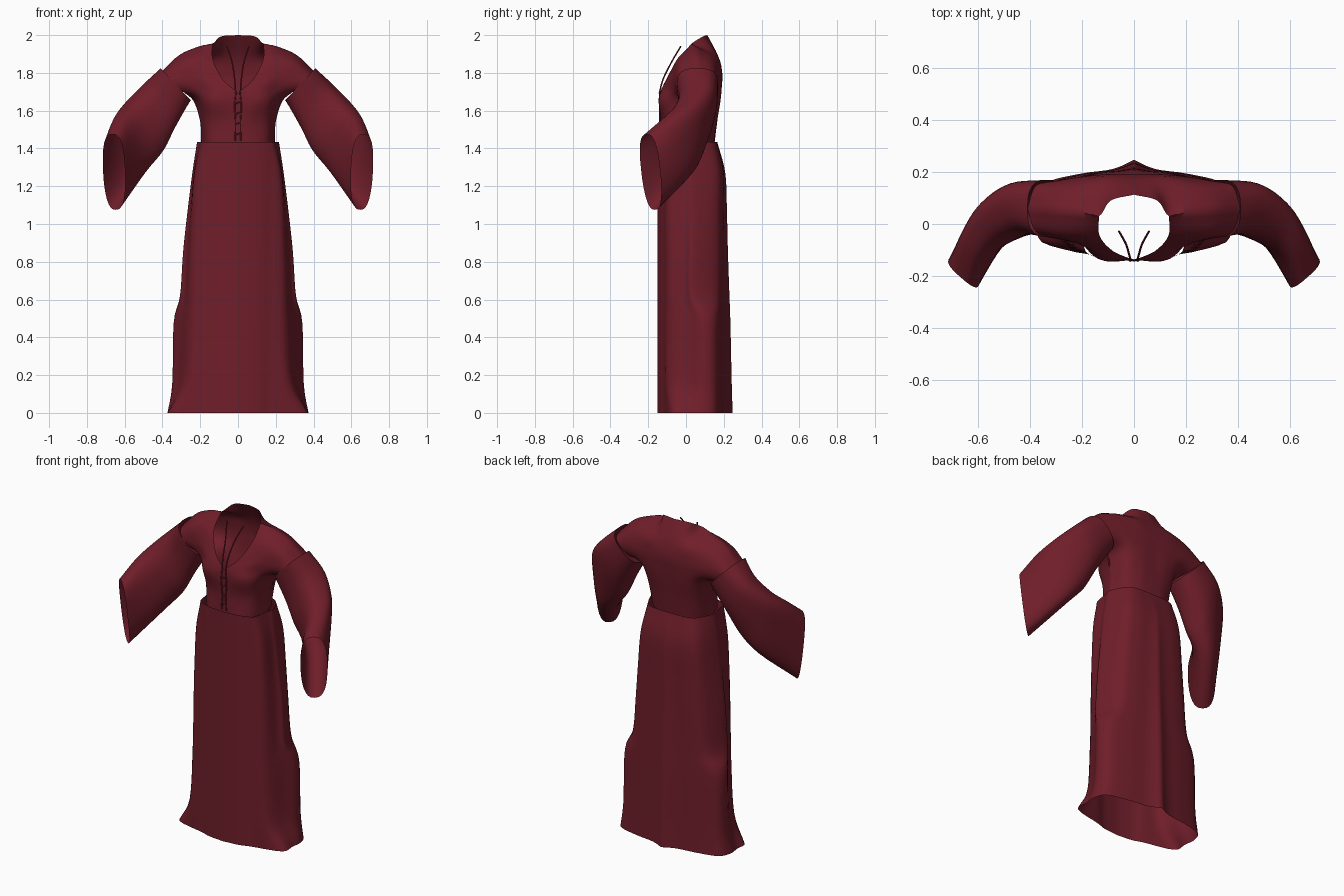
import bpy, bmesh, math
from mathutils import Vector

if "Cube" in bpy.data.objects:
    bpy.data.objects.remove(bpy.data.objects["Cube"])

cloth = bpy.data.materials.new("dark_red_cloth")
cloth.diffuse_color = (0.16, 0.013, 0.023, 1)
cloth.use_nodes = True
cloth.node_tree.nodes["Principled BSDF"].inputs["Base Color"].default_value = cloth.diffuse_color


def spline(pts, n):
    """Resample points to n + 1 samples along a Catmull-Rom curve."""
    p = [Vector(q) for q in pts]
    p = [2 * p[0] - p[1]] + p + [2 * p[-1] - p[-2]]
    segs, out = len(p) - 3, []
    for k in range(n + 1):
        f = k / n * segs
        i = min(int(f + 1e-6), segs - 1)
        t = f - i
        a, b, c, d = p[i:i + 4]
        out.append(0.5 * (2 * b + (c - a) * t + (2 * a - 5 * b + 4 * c - d) * t * t
                          + (3 * b - a - 3 * c + d) * t ** 3))
    return out


def smooth_grid(rows, nu, nv):
    rows = [spline(r, nu) for r in rows]
    cols = [spline(c, nv) for c in zip(*rows)]
    return list(zip(*cols))


def make_object(name, grids):
    """Skin point grids into one half, then mirror it across x."""
    bm = bmesh.new()
    for g in grids:
        vs = [[bm.verts.new(p) for p in r] for r in g]
        for r, s in zip(vs, vs[1:]):
            for i in range(len(r) - 1):
                bm.faces.new((r[i], r[i + 1], s[i + 1], s[i]))
    bmesh.ops.remove_doubles(bm, verts=bm.verts, dist=0.004)
    bmesh.ops.recalc_face_normals(bm, faces=bm.faces)
    me = bpy.data.meshes.new(name)
    bm.to_mesh(me)
    bm.free()
    ob = bpy.data.objects.new(name, me)
    bpy.context.collection.objects.link(ob)
    me.materials.append(cloth)
    m = ob.modifiers.new("mirror", "MIRROR")
    m.merge_threshold = 0.002
    bpy.ops.object.select_all(action='DESELECT')
    ob.select_set(True)
    bpy.context.view_layer.objects.active = ob
    bpy.ops.object.shade_smooth_by_angle(angle=math.radians(60))
    return ob


# Bodice: front and back sheets, rows run from the centre to the side or armhole
shoulder = [(.135, .03, 1.955), (.2, .045, 1.942), (.31, .055, 1.895), (.41, .06, 1.80)]
front = [
    [(0, -.138, 1.42), (.09, -.128, 1.42), (.16, -.085, 1.42), (.195, .02, 1.42)],
    [(0, -.136, 1.54), (.09, -.122, 1.54), (.165, -.08, 1.54), (.20, .03, 1.54)],
    [(0, -.138, 1.63), (.11, -.143, 1.65), (.18, -.095, 1.645), (.235, .05, 1.65)],
    [(0, -.138, 1.69), (.12, -.125, 1.715), (.2, -.08, 1.71), (.29, -.03, 1.70)],
    [(.08, -.105, 1.765), (.16, -.09, 1.78), (.25, -.065, 1.78), (.34, -.05, 1.75)],
    [(.133, -.045, 1.87), (.2, -.04, 1.88), (.3, -.035, 1.85), (.385, -.02, 1.79)],
    shoulder]
back = [
    [(0, .15, 1.42), (.09, .142, 1.42), (.16, .1, 1.42), (.195, .02, 1.42)],
    [(0, .165, 1.54), (.09, .16, 1.54), (.165, .125, 1.54), (.20, .03, 1.54)],
    [(0, .18, 1.65), (.1, .18, 1.65), (.18, .15, 1.65), (.235, .05, 1.65)],
    [(0, .188, 1.72), (.1, .188, 1.72), (.2, .175, 1.72), (.29, .14, 1.70)],
    [(0, .192, 1.8), (.11, .19, 1.8), (.24, .175, 1.79), (.34, .16, 1.75)],
    [(0, .17, 1.89), (.11, .165, 1.89), (.26, .14, 1.87), (.385, .14, 1.79)],
    [(0, .113, 2.0), (.09, .09, 1.993)] + shoulder]
make_object("bodice", [smooth_grid(front, 15, 24), smooth_grid(back, 25, 24)])

# Sleeves: flattened tubes given by top point, bottom point and sideways half-thickness
stations = [((.41, .06, 1.825), (.25, .06, 1.655), (0, .11, 0)),
            ((.50, .055, 1.735), (.34, .065, 1.51), (.03, .10, 0)),
            ((.585, -.01, 1.64), (.41, .055, 1.385), (.05, .08, 0)),
            ((.635, -.10, 1.565), (.51, .015, 1.265), (.055, .058, 0)),
            ((.665, -.208, 1.475), (.647, -.165, 1.075), (.058, .05, 0))]
rings = []
for top, bottom, side in stations:
    top, bottom, side = Vector(top), Vector(bottom), Vector(side)
    mid, up, ring = (top + bottom) / 2, (top - bottom) / 2, []
    for k in range(33):
        c, s = math.cos(math.tau * k / 32), math.sin(math.tau * k / 32)
        ring.append(mid + up * math.copysign(abs(c) ** (.7 if c > 0 else .95), c)
                    + side * math.copysign(abs(s) ** .75, s))
    rings.append(ring)
make_object("sleeves", [list(zip(*[spline(c, 16) for c in zip(*rings)]))])

# Skirt: (height, half width, front corner, back corner, back depth, fullness)
levels = [(0, .372, .355, .335, .247, 1), (.16, .348, .27, .315, .242, 1),
          (.48, .34, .25, .305, .235, 1), (.62, .307, .247, .255, .23, 1),
          (.85, .29, .243, .235, .222, 1), (1.05, .268, .237, .22, .217, 1),
          (1.27, .24, .225, .2, .208, 1), (1.435, .215, .192, .17, .165, .82)]
rows = []
for z, w, fx, bx, yb, s in levels:
    fy = -.07 if z == 0 else -.09
    wide_y = .09 if z < .6 else .04
    rows.append([(x, y, z) for x, y in (
        (0, -.15), (.1, -.14), (.17, -.118), (fx, fy), (.4 * fx + .6 * w, .4 * wide_y - .02),
        (w, wide_y), (bx, .16 * s), (.55 * w, .194 * s),
        (.22 * w, .2 * s + (yb - .2 * s) * .25), (0, yb))])
make_object("skirt", [smooth_grid(rows, 36, 35)])


# Laces: thin cords hanging over the neckline and stitched down the front
def cord(name, pts, radius):
    cu = bpy.data.curves.new(name, 'CURVE')
    cu.dimensions = '3D'
    cu.bevel_depth, cu.bevel_resolution = radius, 1
    cu.materials.append(cloth)
    sp = cu.splines.new('POLY')
    path = spline(pts, 10)
    sp.points.add(len(path) - 1)
    for q, p in zip(sp.points, path):
        q.co = (*p, 1)
    bpy.context.collection.objects.link(bpy.data.objects.new(name, cu))


for m in (-1, 1):
    cord("loose_lace", [(.012 * m, -.142, 1.69), (.018 * m, -.12, 1.77),
                        (.032 * m, -.075, 1.86), (.058 * m, -.028, 1.94)], .004)
    cord("hanging_lace", [(.012 * m, -.14, 1.69), (.018 * m, -.14, 1.62),
                          (.013 * m, -.138, 1.54), (.015 * m, -.139, 1.44)], .004)
for k in range(4):
    z = 1.47 + .055 * k
    cord("cross_lace", [(-.016, -.137, z), (0, -.14, z + .008), (.016, -.137, z + .012)], .004)
